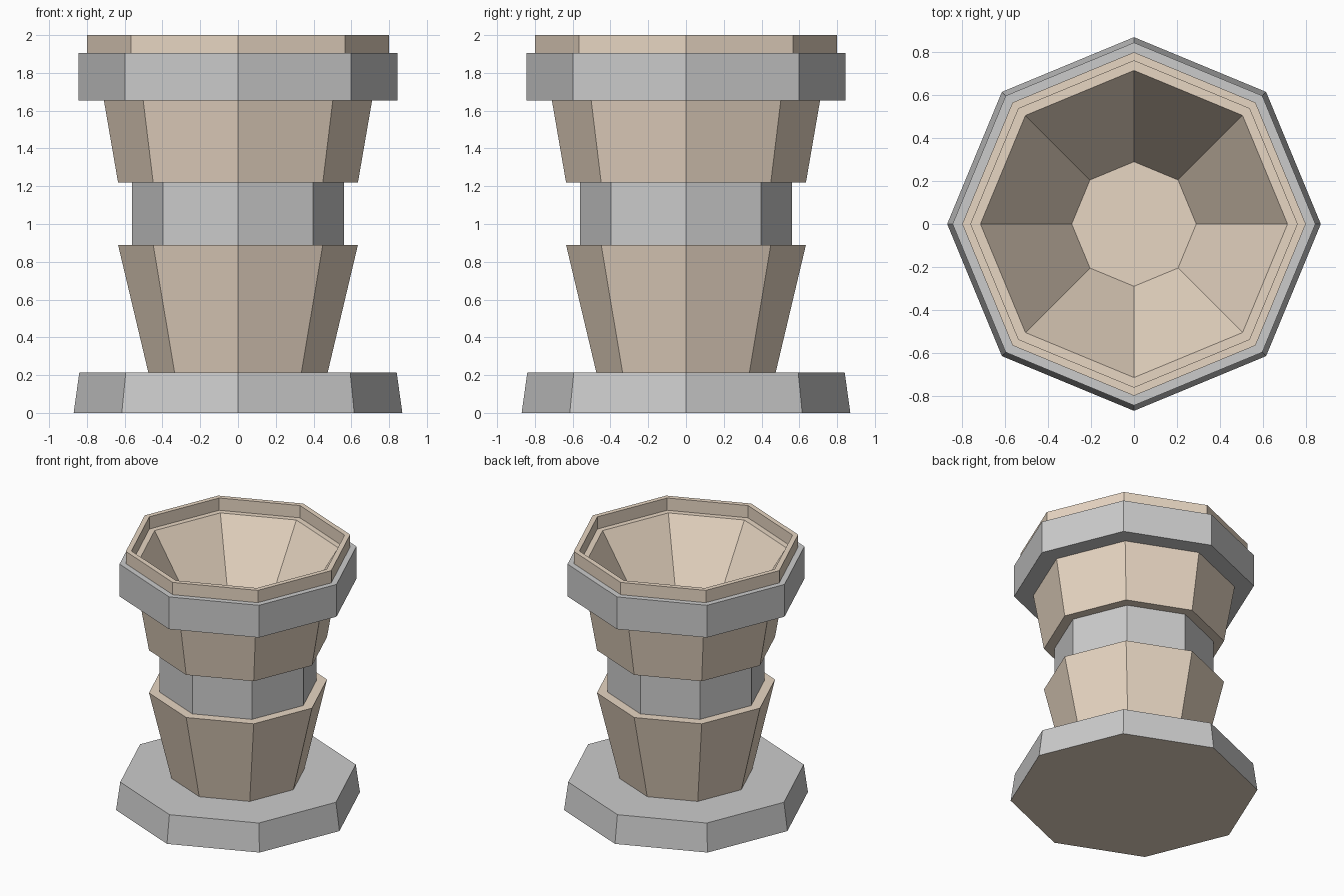
import bpy
import bmesh
from math import cos, sin, tau

if "Cube" in bpy.data.objects:
    bpy.data.objects.remove(bpy.data.objects["Cube"])

SIDES = 8

tan_mat = bpy.data.materials.new("tan_stone")
tan_mat.diffuse_color = (0.8, 0.67, 0.54, 1)
tan_mat.use_nodes = True
tan_mat.node_tree.nodes["Principled BSDF"].inputs["Base Color"].default_value = tan_mat.diffuse_color


def turned_part(name, profile, material=None, cap_start=False, cap_end=False):
    """Spin a (radius, z) profile into an octagonal shell, corners on the axes."""
    bm = bmesh.new()
    rings = [[bm.verts.new((r * cos(tau * k / SIDES), r * sin(tau * k / SIDES), z))
              for k in range(SIDES)] for r, z in profile]
    for low, high in zip(rings, rings[1:]):
        for k in range(SIDES):
            n = (k + 1) % SIDES
            bm.faces.new((low[k], low[n], high[n], high[k]))
    if cap_start:
        bm.faces.new(rings[0][::-1])
    if cap_end:
        bm.faces.new(rings[-1])
    mesh = bpy.data.meshes.new(name)
    bm.to_mesh(mesh)
    bm.free()
    if material:
        mesh.materials.append(material)
    obj = bpy.data.objects.new(name, mesh)
    bpy.context.collection.objects.link(obj)
    return obj


# Grey foot slab; its underside is tan
base = turned_part("base", [(0.87, 0), (0.84, 0.215), (0.475, 0.215)], cap_start=True)
base.data.materials.append(None)
base.data.materials.append(tan_mat)
base.data.polygons[-1].material_index = 1

# Flared lower stem with a ledge up to the neck
turned_part("lower_stem", [(0.475, 0.215), (0.635, 0.89), (0.56, 0.89)], tan_mat)

# Grey neck band
turned_part("neck_band", [(0.56, 0.89), (0.56, 1.22)])

# Upper cup, starting with its overhanging underside
turned_part("upper_cup", [(0.56, 1.22), (0.635, 1.22), (0.71, 1.655)], tan_mat)

# Grey collar round the cup
turned_part("collar", [(0.71, 1.655), (0.845, 1.655), (0.845, 1.905), (0.80, 1.905)])

# Rim, inner ledge and hollow bowl with a flat floor
turned_part("rim_and_bowl", [(0.80, 1.905), (0.80, 2.0), (0.76, 2.0), (0.76, 1.905),
                             (0.715, 1.905), (0.29, 1.22)], tan_mat, cap_end=True)
